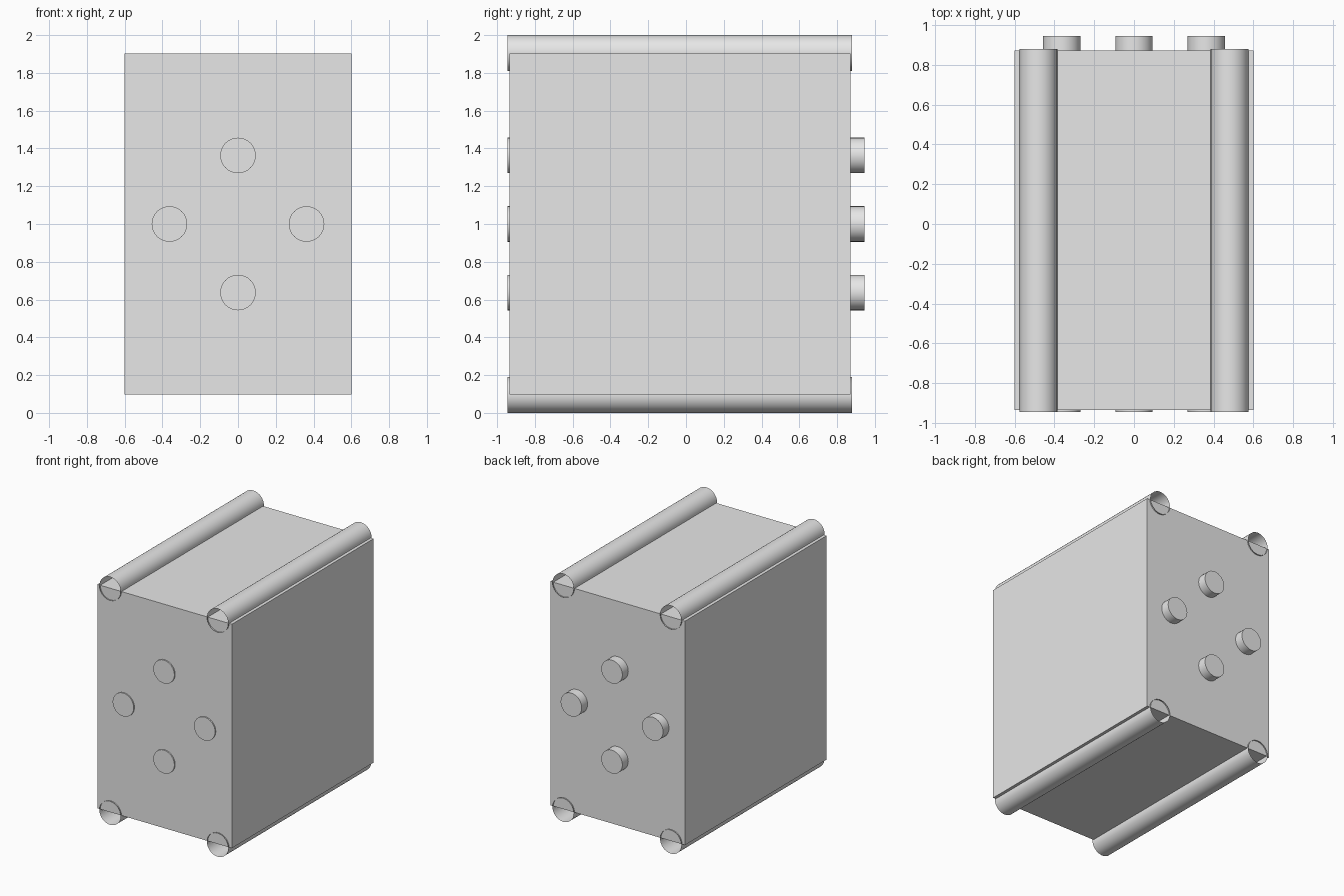
import bpy
import math

cube = bpy.data.objects.get("Cube")
if cube:
    bpy.data.objects.remove(cube, do_unlink=True)

# Single grey finish
grey = bpy.data.materials.new("light_grey")
grey.use_nodes = True
COLOUR = (0.8, 0.8, 0.8, 1)
grey.diffuse_color = COLOUR
grey.node_tree.nodes["Principled BSDF"].inputs["Base Color"].default_value = COLOUR


def finish(name):
    obj = bpy.context.object
    obj.name = name
    obj.data.materials.append(grey)
    return obj


def rod(name, x, z, radius, y0, y1, caps):
    """Cylinder running front to back."""
    bpy.ops.mesh.primitive_cylinder_add(
        vertices=32, radius=radius, depth=y1 - y0, end_fill_type=caps,
        location=(x, (y0 + y1) / 2, z), rotation=(math.pi / 2, 0, 0))
    obj = finish(name)
    bpy.ops.object.shade_smooth_by_angle(angle=math.radians(40))
    return obj


# Body block
FRONT, BACK, LOW, HIGH = -0.935, 0.87, 0.097, 1.903
bpy.ops.mesh.primitive_cube_add(size=1, location=(0, (FRONT + BACK) / 2, 1))
body = finish("body")
body.scale = (1.2, BACK - FRONT, HIGH - LOW)

# Open tubes along the four long edges
for side, x in (("left", 0.48), ("right", -0.48)):
    for level, z in (("lower", 0.095), ("upper", 1.905)):
        rod(f"{level}_{side}_edge_tube", x, z, 0.095, -0.945, 0.88, 'NOTHING')

# Four pegs in a diamond, running right through the body
for name, x, z in (("upper", 0, 1.363), ("lower", 0, 0.637),
                   ("left", 0.363, 1), ("right", -0.363, 1)):
    rod(f"{name}_peg", x, z, 0.094, -0.945, 0.945, 'NGON')
